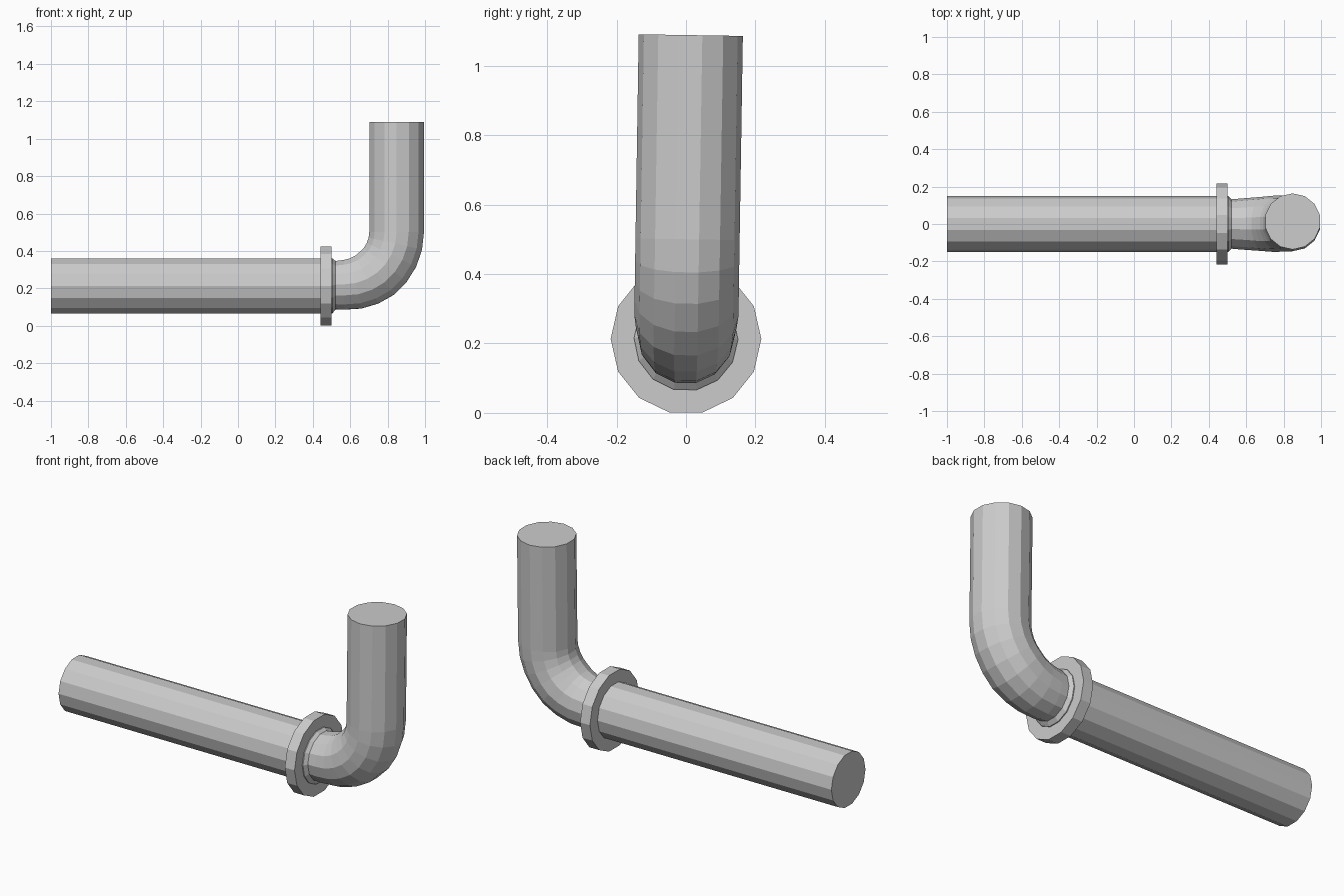
import bpy, bmesh
from math import sin, cos, pi, radians
from mathutils import Vector, Matrix

if "Cube" in bpy.data.objects:
    bpy.data.objects.remove(bpy.data.objects["Cube"])

SIDES = 14
AXIS_Z = 0.213      # height of the horizontal pipe axis


def sweep(name, stations):
    """Capped tube in the xz plane; stations are (x, z, tilt, radius)."""
    bm = bmesh.new()
    rings = []
    for x, z, tilt, r in stations:
        normal = Vector((-sin(tilt), 0, cos(tilt)))
        ring = []
        for i in range(SIDES):
            a = 2 * pi * i / SIDES
            ring.append(bm.verts.new(Vector((x, 0, z)) + normal * (r * sin(a))
                                     + Vector((0, r * cos(a), 0))))
        rings.append(ring)
    for a, b in zip(rings, rings[1:]):
        for i in range(SIDES):
            j = (i + 1) % SIDES
            bm.faces.new((a[i], a[j], b[j], b[i]))
    bm.faces.new(rings[0])
    bm.faces.new(rings[-1])
    bmesh.ops.recalc_face_normals(bm, faces=bm.faces)
    mesh = bpy.data.meshes.new(name)
    bm.to_mesh(mesh)
    bm.free()
    obj = bpy.data.objects.new(name, mesh)
    bpy.context.collection.objects.link(obj)
    return obj


# Long horizontal pipe
sweep("horizontal_pipe", [(-1.0, AXIS_Z, 0, 0.15), (0.45, AXIS_Z, 0, 0.15)])

# Flange ring at the joint
sweep("flange", [(0.44, AXIS_Z, 0, 0.217), (0.50, AXIS_Z, 0, 0.217)])

# Elbow: stepped neck, quarter bend, then the upright pipe
cx, cz, bend = 0.567, 0.50, 0.281
path = [(0.46, AXIS_Z, 0, 0.15), (0.505, AXIS_Z, 0, 0.15),
        (0.522, AXIS_Z + 0.004, 0, 0.132)]
STEPS = 7
for k in range(STEPS + 1):
    t = pi / 2 * k / STEPS
    radius = 0.136 + 0.014 * min(1, k / 3)
    path.append((cx + bend * sin(t), cz - bend * cos(t), t, radius))
path.append((cx + bend, 1.088, pi / 2, 0.15))
elbow = sweep("elbow_pipe", path)

# The elbow leans about one degree around the pipe axis
pivot = Matrix.Translation((0, 0, AXIS_Z))
elbow.data.transform(pivot @ Matrix.Rotation(radians(-0.9), 4, 'X') @ pivot.inverted())
